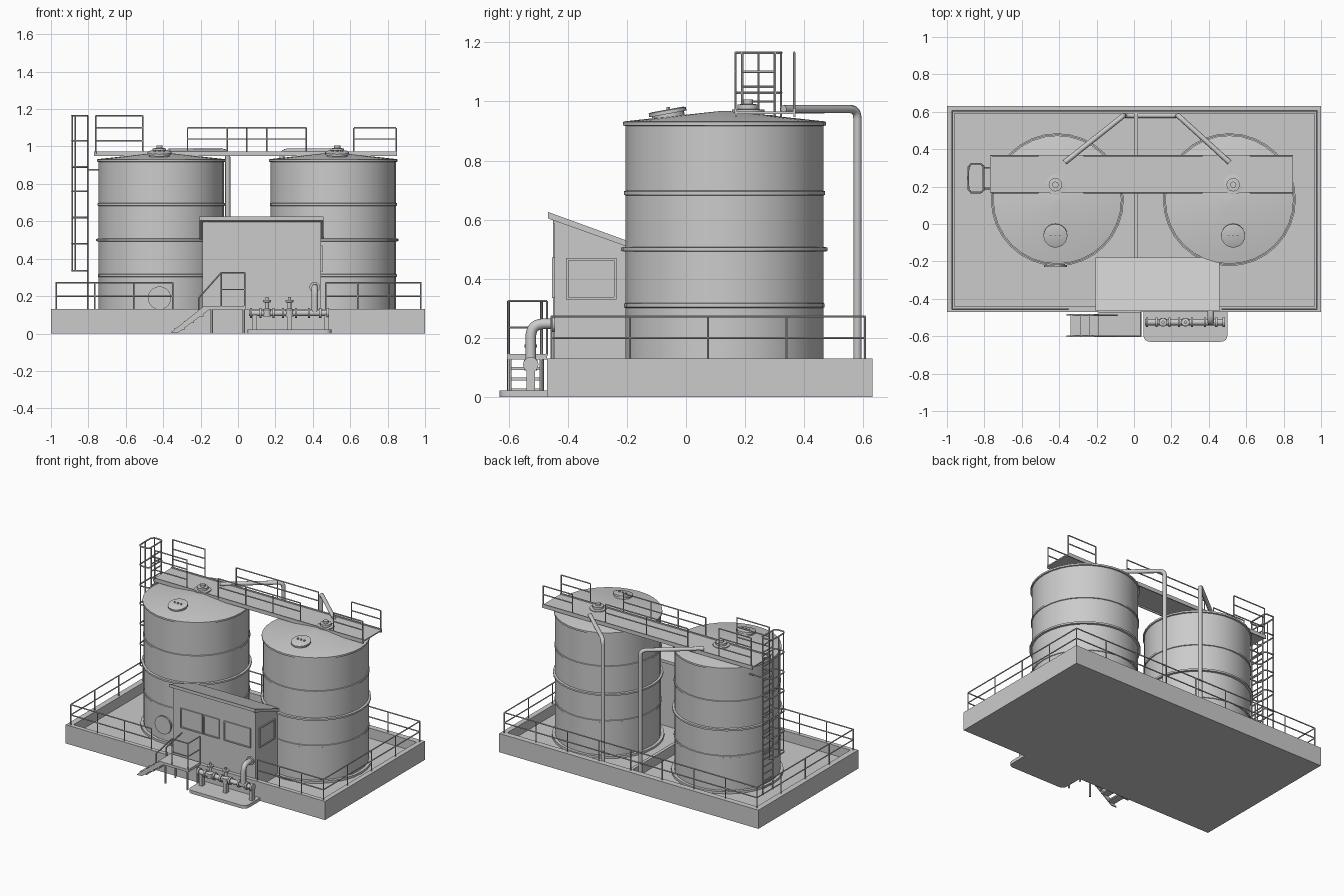
import bpy, bmesh, math
from mathutils import Vector

if "Cube" in bpy.data.objects:
    bpy.data.objects.remove(bpy.data.objects["Cube"])

def finish(name, bm, smooth=False):
    me = bpy.data.meshes.new(name)
    bmesh.ops.recalc_face_normals(bm, faces=bm.faces)
    bm.to_mesh(me); bm.free()
    ob = bpy.data.objects.new(name, me)
    bpy.context.collection.objects.link(ob)
    if smooth:
        bpy.ops.object.select_all(action='DESELECT')
        ob.select_set(True); bpy.context.view_layer.objects.active = ob
        bpy.ops.object.shade_smooth_by_angle(angle=math.radians(35))
    return ob

def boxes(name, items):
    # each item: x0, x1, y0, y1, z0, z1
    bm = bmesh.new()
    for x0, x1, y0, y1, z0, z1 in items:
        vs = bmesh.ops.create_cube(bm, size=1)['verts']
        for v in vs:
            v.co = Vector(((x0+x1)/2 + v.co.x*(x1-x0), (y0+y1)/2 + v.co.y*(y1-y0), (z0+z1)/2 + v.co.z*(z1-z0)))
    return finish(name, bm)

def extrude(name, pts, vec):
    bm = bmesh.new()
    f = bm.faces.new([bm.verts.new(p) for p in pts])
    r = bmesh.ops.extrude_face_region(bm, geom=[f])
    bmesh.ops.translate(bm, vec=vec, verts=[g for g in r['geom'] if isinstance(g, bmesh.types.BMVert)])
    bm.faces.ensure_lookup_table()
    if not f.is_valid or all(e.is_manifold for e in bm.edges):
        return finish(name, bm)
    bmesh.ops.holes_fill(bm, edges=bm.edges)
    return finish(name, bm)

def lathe(name, prof, loc, n=32, rot=(0, 0, 0)):
    bm = bmesh.new()
    rings = [[bm.verts.new((r*math.cos(2*math.pi*i/n), r*math.sin(2*math.pi*i/n), z)) for i in range(n)] for r, z in prof]
    for a, b in zip(rings, rings[1:]):
        for i in range(n):
            bm.faces.new((a[i], a[(i+1) % n], b[(i+1) % n], b[i]))
    bm.faces.new(rings[0]); bm.faces.new(rings[-1])
    ob = finish(name, bm, True)
    ob.location = loc; ob.rotation_euler = rot
    return ob

def tubes(name, paths, r, res=1, closed=False):
    cu = bpy.data.curves.new(name, 'CURVE')
    cu.dimensions = '3D'; cu.bevel_depth = r; cu.bevel_resolution = res; cu.use_fill_caps = True
    for p in paths:
        s = cu.splines.new('POLY'); s.points.add(len(p)-1); s.use_cyclic_u = closed
        for pt, c in zip(s.points, p):
            pt.co = (*c, 1)
    ob = bpy.data.objects.new(name, cu)
    bpy.context.collection.objects.link(ob)
    bpy.ops.object.select_all(action='DESELECT')
    ob.select_set(True); bpy.context.view_layer.objects.active = ob
    bpy.ops.object.convert(target='MESH')
    bpy.ops.object.shade_smooth_by_angle(angle=math.radians(50))

def rounded(path, rad, n=4):
    # round the corners of a pipe route
    P = [Vector(p) for p in path]
    out = [P[0]]
    for a, b, c in zip(P, P[1:], P[2:]):
        p, q = b + (a-b).normalized()*rad, b + (c-b).normalized()*rad
        out += [p*(1-t)**2 + b*2*t*(1-t) + q*t*t for t in [i/n for i in range(n+1)]]
    return out + [P[-1]]

def railing(name, a, b, z0, levels, bays, r=0.004):
    a, b = Vector((*a, 0)), Vector((*b, 0))
    up = lambda p, z: p + Vector((0, 0, z))
    paths = [[up(a, z), up(b, z)] for z in levels]
    paths += [[up(a.lerp(b, i/bays), z0), up(a.lerp(b, i/bays), max(levels))] for i in range(bays+1)]
    tubes(name, paths, r)

# Containment basin: floor, curb walls and divider
F = 0.06
boxes('basin_floor', [(-0.99, 0.99, -0.46, 0.62, 0, F)])
boxes('basin_curb', [(-1, 1, -0.47, -0.44, 0, 0.13), (-1, 1, 0.59, 0.63, 0, 0.13),
                     (-1, -0.96, -0.44, 0.59, 0, 0.13), (0.965, 1, -0.44, 0.59, 0, 0.13)])
boxes('basin_divider', [(0.0, 0.022, -0.2, 0.59, F, 0.13)])

# Tanks with bands, roof, hatches and nozzles
R = 0.335
for side, cx, nx in (('left', -0.41, -0.42), ('right', 0.51, 0.53)):
    prof = [(R+0.02, F), (R+0.02, F+0.015), (R, F+0.015)]
    for z, d in ((0.31, 0.004), (0.50, 0.014), (0.69, 0.005), (0.925, 0.008)):
        prof += [(R, z-0.008), (R+d, z-0.006), (R+d, z+0.006), (R, z+0.008)]
    prof += [(0.02, 0.967)]
    lathe(side + '_tank', prof, (cx, 0.13, 0))
    lathe(side + '_roof_hatch', [(0.055, -0.015), (0.055, 0.006), (0.064, 0.006), (0.064, 0.018), (0.055, 0.021)],
          (nx, -0.06, 0.952), 20, (0.18, 0, 0))
    tubes(side + '_hatch_knobs', [[(nx+dx, -0.06, 0.965), (nx+dx, -0.06, 0.981)] for dx in (-0.025, 0, 0.025)], 0.006)
    lathe(side + '_roof_nozzle', [(0.055, 0.945), (0.055, 0.972), (0.036, 0.974), (0.036, 0.99), (0.017, 0.991), (0.017, 1.006)],
          (nx, 0.21, 0), 12)
lathe('left_tank_manway', [(0.052, -0.03), (0.052, 0.02), (0.062, 0.02), (0.062, 0.03)], (-0.42, -0.2, 0.19), 20, (math.pi/2, 0, 0))

# Walkway across the tank tops
boxes('walkway', [(-0.77, 0.85, 0.165, 0.37, 0.958, 0.966),
                  (-0.77, 0.85, 0.165, 0.172, 0.948, 0.974), (-0.77, 0.85, 0.363, 0.37, 0.948, 0.974)])
for side, y in (('front', 0.168), ('back', 0.366)):
    railing('walkway_left_rail_' + side, (-0.76, y), (-0.51, y), 0.96, (1.03, 1.10, 1.165), 1)
    railing('walkway_middle_rail_' + side, (-0.27, y), (0.365, y), 0.96, (1.04, 1.10), 3 if side == 'front' else 2)
    railing('walkway_right_rail_' + side, (0.62, y), (0.845, y), 0.96, (1.04, 1.10), 1)

# Caged ladder at the left end
lx, ys = -0.803, (0.19, 0.30)
tubes('ladder', [[(lx, y, F), (lx, y, 1.165)] for y in ys] +
      [[(lx, ys[0], 0.1+i*0.05), (lx, ys[1], 0.1+i*0.05)] for i in range(21)] +
      [[(lx, y, 0.875), (-0.7, y, 0.875)] for y in ys], 0.0045)
ring = [(-0.805, 0.18), (-0.82, 0.168), (-0.87, 0.168), (-0.885, 0.185), (-0.887, 0.245),
        (-0.885, 0.305), (-0.87, 0.322), (-0.82, 0.322), (-0.805, 0.31)]
tubes('ladder_cage_hoops', [[(x, y, z) for x, y in ring] for z in (0.335, 0.48, 0.62, 0.76, 0.89, 1.03, 1.165)], 0.005, closed=True)
tubes('ladder_cage_bars', [[(x, y, 0.335), (x, y, 1.165)] for x, y in (ring[2], ring[4], ring[6])], 0.004)

# Fill pipes behind the tanks
route = [(-0.37, 0.33, 0.974), (-0.055, 0.58, 0.974), (-0.055, 0.58, 0.075),
         (0.235, 0.58, 0.075), (0.235, 0.58, 0.974), (0.51, 0.33, 0.974)]
tubes('fill_pipes', [rounded(route, 0.035)], 0.014, 2)

# Control shed with sloped roof
extrude('shed_walls', [(-0.19, -0.445, F), (-0.19, -0.19, F), (-0.19, -0.19, 0.512), (-0.19, -0.445, 0.605)], (0.635, 0, 0))
extrude('shed_roof', [(-0.205, -0.466, 0.604), (-0.205, -0.466, 0.626), (-0.205, -0.18, 0.522), (-0.205, -0.18, 0.502)], (0.662, 0, 0))
for i, (x0, x1) in enumerate(((-0.13, 0.04), (0.046, 0.17), (0.205, 0.41))):
    z0, z1, t = 0.335, 0.472, 0.008
    boxes(f'front_window_{i+1}', [(x0, x1, -0.453, -0.44, z0, z0+t), (x0, x1, -0.453, -0.44, z1-t, z1),
          (x0, x0+t, -0.453, -0.44, z0, z1), (x1-t, x1, -0.453, -0.44, z0, z1), (x0, x1, -0.447, -0.44, z0, z1)])
boxes('side_window', [(0.44, 0.453, -0.405, -0.235, 0.33, 0.338), (0.44, 0.453, -0.405, -0.235, 0.462, 0.47),
      (0.44, 0.453, -0.405, -0.397, 0.33, 0.47), (0.44, 0.453, -0.243, -0.235, 0.33, 0.47), (0.44, 0.447, -0.4, -0.24, 0.335, 0.465)])
boxes('door_trim', [(-0.172, -0.165, -0.45, -0.44, 0.13, 0.6), (-0.172, 0.44, -0.45, -0.44, 0.588, 0.596)])

# Entry platform and steps
boxes('entry_platform', [(-0.19, 0.04, -0.605, -0.47, 0.128, 0.146)])
boxes('steps', [(-0.34+i*0.05, -0.285+i*0.05, -0.6, -0.485, 0.02+i*0.036, 0.03+i*0.036) for i in range(3)])
for side, y in (('front', -0.605), ('back', -0.489)):
    extrude('stair_stringer_' + side, [(-0.36, y, 0.005), (-0.32, y, 0.005), (-0.15, y, 0.13), (-0.19, y, 0.14)], (0, 0.008, 0))
tubes('platform_legs', [[(x, y, 0), (x, y, 0.13)] for x in (-0.14, 0.03) for y in (-0.597, -0.49)], 0.007)
railing('platform_front_rail', (-0.09, -0.6), (0.035, -0.6), 0.14, (0.235, 0.325), 1)
railing('platform_end_rail', (0.035, -0.6), (0.035, -0.47), 0.14, (0.235, 0.325), 1)
tubes('stair_handrails', [[(-0.09, y, 0.325), (-0.21, y, 0.19), (-0.21, y, 0.11)] for y in (-0.6, -0.488)], 0.005)

# Pump pad with rounded front corners
pad = rounded([(0.05, -0.46, 0), (0.05, -0.63, 0), (0.5, -0.63, 0), (0.5, -0.46, 0)], 0.04)
extrude('pump_pad', pad, (0, 0, 0.022))

# Pipe manifold, flanges, valves and riser
my, mz = -0.525, 0.11
tubes('manifold_pipe', [[(0.06, my, mz), (0.485, my, mz)]], 0.017, 2)
for x in (0.07, 0.12, 0.19, 0.24, 0.31, 0.38, 0.44, 0.48):
    lathe('pipe_flange', [(0.026, -0.006), (0.026, 0.006)], (x, my, mz), 16, (0, math.pi/2, 0))
for x in (0.155, 0.275):
    lathe('valve', [(0.022, 0.09), (0.024, 0.125), (0.01, 0.135), (0.01, 0.165), (0.022, 0.168), (0.022, 0.178), (0.008, 0.18), (0.008, 0.195)], (x, my, 0), 14)
tubes('riser_pipe', [rounded([(0.41, my, mz), (0.41, my, 0.248), (0.41, -0.44, 0.248)], 0.045, 6)], 0.018, 2)
lathe('wall_flange', [(0.028, 0), (0.028, 0.012)], (0.41, -0.445, 0.248), 16, (math.pi/2, 0, 0))
boxes('pipe_supports', [(x-0.012, x+0.012, my-0.015, my+0.015, 0.015, 0.1) for x in (0.09, 0.275, 0.475)])

# Railings on the curb
top = (0.2, 0.272)
railing('curb_rail_left', (-0.972, -0.455), (-0.972, 0.605), 0.12, top, 4)
railing('curb_rail_right', (0.978, -0.455), (0.978, 0.605), 0.12, top, 4)
railing('curb_rail_back', (-0.972, 0.605), (0.978, 0.605), 0.12, top, 8)
railing('curb_rail_front_left', (-0.972, -0.455), (-0.35, -0.455), 0.12, top, 3)
railing('curb_rail_front_right', (0.47, -0.455), (0.978, -0.455), 0.12, top, 3)
